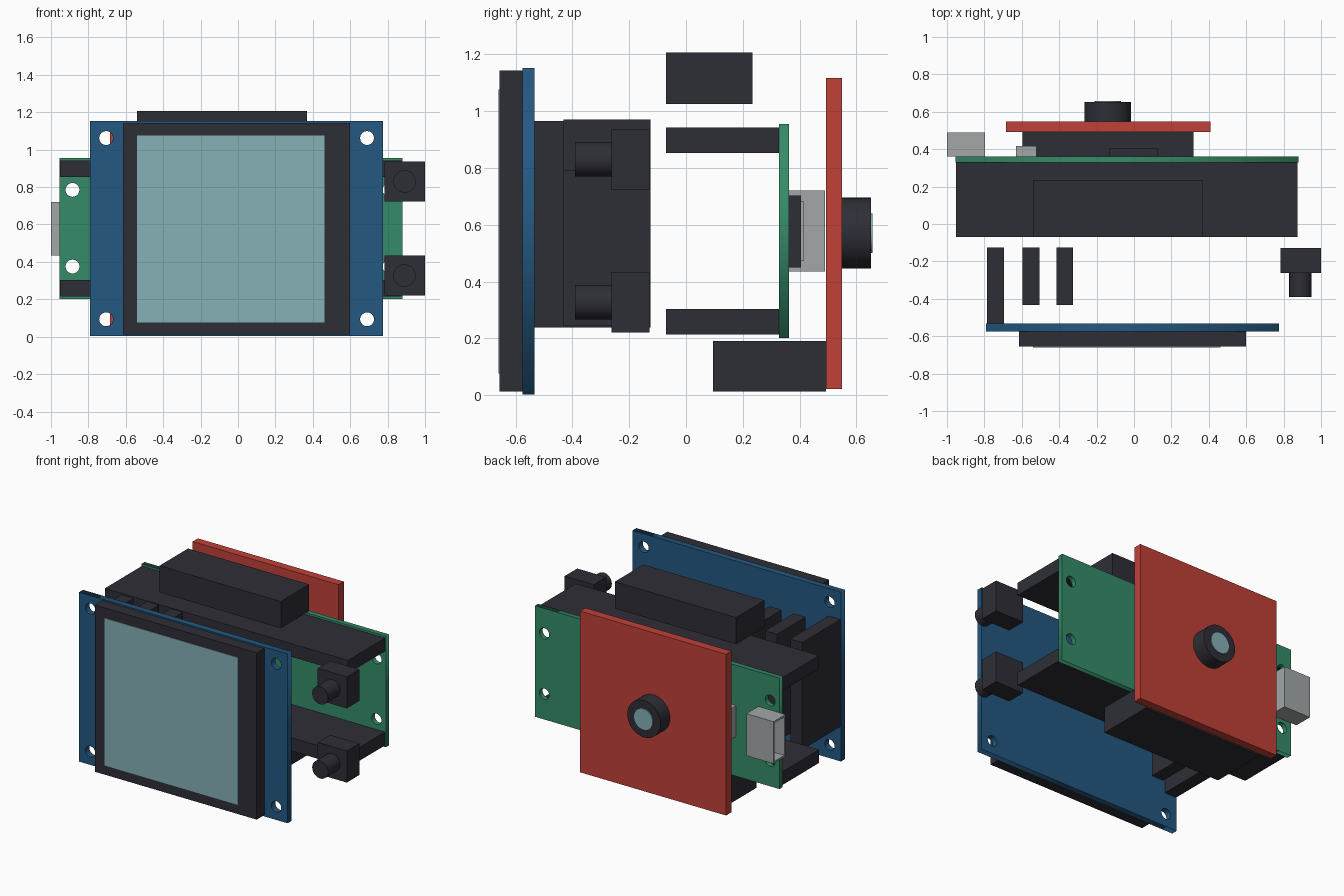
import bpy, bmesh, math
from mathutils import Matrix, Vector

cube = bpy.data.objects.get("Cube")
if cube:
    bpy.data.objects.remove(cube, do_unlink=True)


def material(name, rgb):
    m = bpy.data.materials.new(name)
    m.use_nodes = True
    m.diffuse_color = (*rgb, 1)
    node = next(n for n in m.node_tree.nodes if n.type == 'BSDF_PRINCIPLED')
    node.inputs["Base Color"].default_value = (*rgb, 1)
    return m


BLACK = material("charcoal plastic", (0.027, 0.027, 0.037))
BLUE = material("blue board", (0.017, 0.098, 0.22))
GREEN = material("green board", (0.036, 0.26, 0.14))
RED = material("red board", (0.53, 0.052, 0.04))
GLASS = material("pale teal glass", (0.24, 0.44, 0.47))
METAL = material("grey metal", (0.36, 0.39, 0.39))


def finish(name, bm, mat):
    me = bpy.data.meshes.new(name)
    bm.to_mesh(me)
    bm.free()
    me.materials.append(mat)
    ob = bpy.data.objects.new(name, me)
    bpy.context.collection.objects.link(ob)
    return ob


def box_bm(x, y, z):
    """Box from (min, max) ranges on each axis."""
    bm = bmesh.new()
    centre = Vector([(a + b) / 2 for a, b in (x, y, z)])
    size = [b - a for a, b in (x, y, z)]
    bmesh.ops.create_cube(bm, size=1, matrix=Matrix.Translation(centre) @ Matrix.Diagonal((*size, 1)))
    return bm


def box(name, x, y, z, mat=BLACK):
    return finish(name, box_bm(x, y, z), mat)


def cylinder(name, x, z, r, y, mat=BLACK):
    """Smooth cylinder running along y."""
    bm = bmesh.new()
    m = Matrix.Translation((x, (y[0] + y[1]) / 2, z)) @ Matrix.Rotation(math.pi / 2, 4, 'X')
    bmesh.ops.create_cone(bm, cap_ends=True, segments=48, radius1=r, radius2=r,
                          depth=y[1] - y[0], matrix=m)
    ob = finish(name, bm, mat)
    bpy.ops.object.select_all(action='DESELECT')
    ob.select_set(True)
    bpy.context.view_layer.objects.active = ob
    bpy.ops.object.shade_smooth_by_angle(angle=math.radians(35))
    return ob


def drilled_board(name, x, y, z, hole_xs, hole_zs, r, mat):
    """Upright circuit board with round through holes."""
    cu = bpy.data.curves.new(name, 'CURVE')
    cu.dimensions = '2D'
    cu.fill_mode = 'BOTH'
    cu.extrude = (y[1] - y[0]) / 2
    loops = [[(x[0], z[0]), (x[1], z[0]), (x[1], z[1]), (x[0], z[1])]]
    for hx in hole_xs:
        for hz in hole_zs:
            loops.append([(hx + r * math.cos(a * math.tau / 32), hz + r * math.sin(a * math.tau / 32))
                          for a in range(32)])
    for pts in loops:
        s = cu.splines.new('POLY')
        s.points.add(len(pts) - 1)
        for p, (px, pz) in zip(s.points, pts):
            p.co = (px, pz, 0, 1)
        s.use_cyclic_u = True
    cu.materials.append(mat)
    ob = bpy.data.objects.new(name, cu)
    ob.location.y = (y[0] + y[1]) / 2
    ob.rotation_euler.x = math.pi / 2
    bpy.context.collection.objects.link(ob)
    bpy.ops.object.select_all(action='DESELECT')
    ob.select_set(True)
    bpy.context.view_layer.objects.active = ob
    bpy.ops.object.convert(target='MESH')
    return bpy.context.object


# Display: drilled board, bezel and screen glass
drilled_board("display_board", (-0.79, 0.775), (-0.575, -0.533), (0.003, 1.152),
              (-0.705, 0.69), (0.093, 1.062), 0.037, BLUE)
box("display_bezel", (-0.615, 0.60), (-0.656, -0.575), (0.012, 1.143))
box("screen_glass", (-0.54, 0.462), (-0.66, -0.655), (0.076, 1.076), GLASS)

# Upright connector blocks behind the display
box("display_connector", (-0.785, -0.695), (-0.533, -0.125), (0.238, 0.965))
box("tall_connector", (-0.595, -0.505), (-0.432, -0.125), (0.243, 0.97))
box("short_connector", (-0.415, -0.325), (-0.432, -0.125), (0.79, 0.97))

# Push buttons
for label, z in (("upper", 0.83), ("lower", 0.327)):
    box(label + "_button_body", (0.782, 1.0), (-0.262, -0.128), (z - 0.107, z + 0.107))
    cylinder(label + "_button_cap", 0.89, z, 0.06, (-0.39, -0.262))

# Controller board with pin headers, chip and sockets
drilled_board("controller_board", (-0.955, 0.88), (0.328, 0.362), (0.202, 0.955),
              (-0.885, 0.81), (0.375, 0.785), 0.037, GREEN)
for label, z in (("upper", (0.853, 0.942)), ("lower", (0.214, 0.304))):
    box(label + "_pin_header", (-0.951, 0.875), (-0.07, 0.328), z)
box("processor_chip", (-0.13, 0.125), (0.362, 0.405), (0.45, 0.703))
box("small_socket", (-0.63, -0.522), (0.362, 0.416), (0.472, 0.682), METAL)

# Large socket, hollow from its open right end
bm = box_bm((-1.0, -0.796), (0.362, 0.49), (0.435, 0.72))
bm.normal_update()
mouth = [f for f in bm.faces if f.normal.x < -0.9]
bmesh.ops.inset_region(bm, faces=mouth, thickness=0.018)
bmesh.ops.translate(bm, verts=bmesh.ops.extrude_discrete_faces(bm, faces=mouth)["faces"][0].verts[:],
                    vec=(0.18, 0, 0))
finish("large_socket", bm, METAL)

# Loose connector blocks above and below
box("top_connector", (-0.54, 0.37), (-0.07, 0.235), (1.025, 1.206))
box("bottom_connector", (-0.595, 0.317), (0.095, 0.493), (0.012, 0.19))

# Camera board with lens
box("camera_board", (-0.685, 0.41), (0.493, 0.549), (0.022, 1.116), RED)
cylinder("lens_barrel", -0.14, 0.57, 0.125, (0.549, 0.651))
cylinder("lens_glass", -0.14, 0.57, 0.07, (0.648, 0.657), GLASS)
